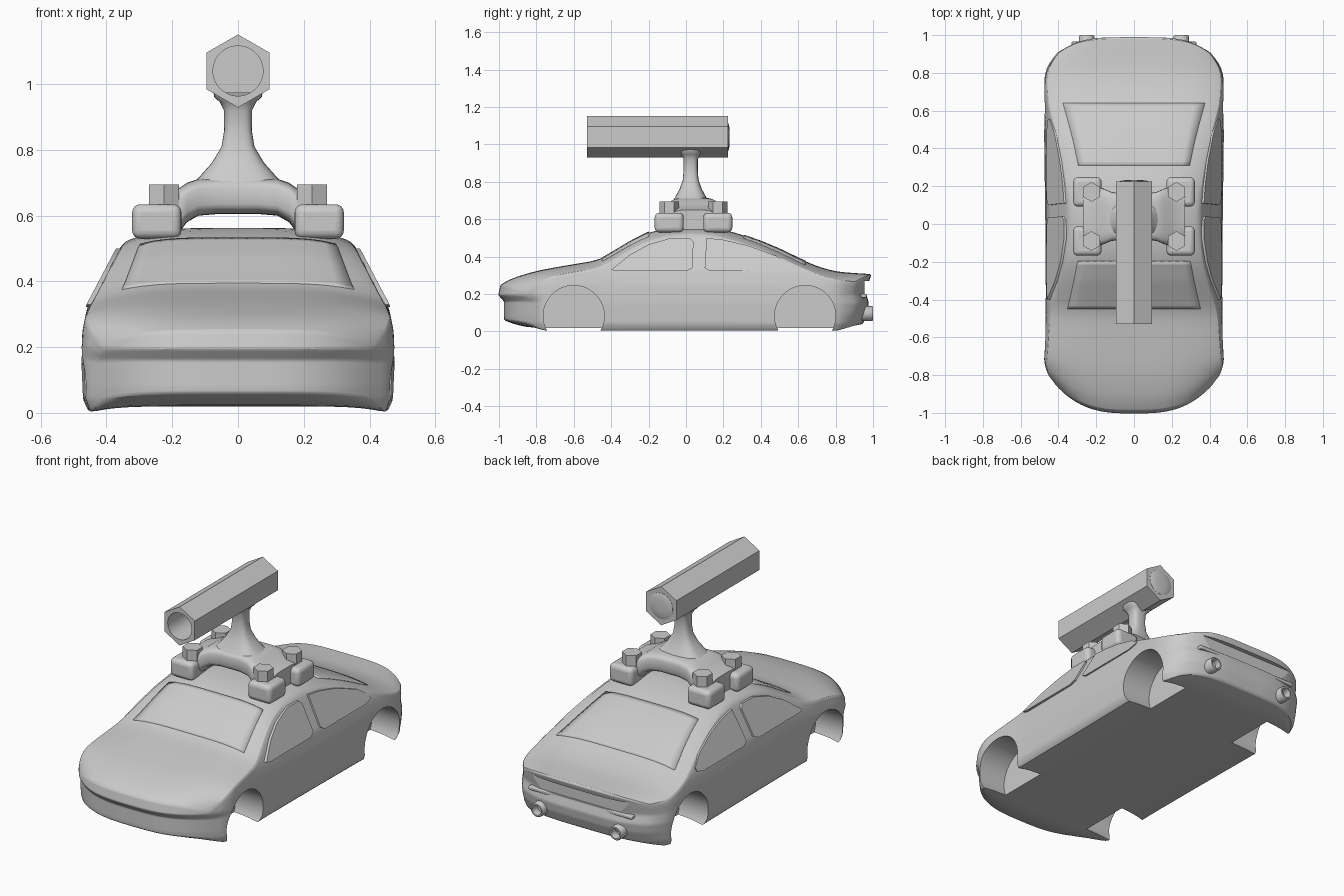
import bpy, bmesh
from math import sin, cos, pi, radians
from mathutils import Vector

if "Cube" in bpy.data.objects:
    bpy.data.objects.remove(bpy.data.objects["Cube"])


def interp(table, t):
    if t <= table[0][0]:
        return table[0][1]
    for (a, p), (b, q) in zip(table, table[1:]):
        if t <= b:
            return p + (q - p) * (t - a) / (b - a)
    return table[-1][1]


def finish(name, bm, smooth=None):
    bmesh.ops.recalc_face_normals(bm, faces=bm.faces)
    me = bpy.data.meshes.new(name)
    bm.to_mesh(me)
    bm.free()
    ob = bpy.data.objects.new(name, me)
    bpy.context.collection.objects.link(ob)
    if smooth:
        shade(ob, smooth)
    return ob


def shade(ob, angle):
    bpy.ops.object.select_all(action='DESELECT')
    ob.select_set(True)
    bpy.context.view_layer.objects.active = ob
    bpy.ops.object.shade_smooth_by_angle(angle=radians(angle))


def cylinder(name, loc, r, depth, rot=(0, 0, 0), n=48):
    bpy.ops.mesh.primitive_cylinder_add(vertices=n, radius=r, depth=depth, location=loc, rotation=rot)
    ob = bpy.context.object
    ob.name = name
    return ob


def box(name, loc, size, bevel=0):
    bpy.ops.mesh.primitive_cube_add(size=1, location=loc)
    ob = bpy.context.object
    ob.name = name
    ob.scale = size
    bpy.ops.object.transform_apply(location=False, rotation=False, scale=True)
    if bevel:
        m = ob.modifiers.new("bevel", 'BEVEL')
        m.width, m.segments = bevel, 4
        shade(ob, 40)
    return ob


def cut(ob, cutter):
    m = ob.modifiers.new("cut", 'BOOLEAN')
    m.operation, m.solver, m.object = 'DIFFERENCE', 'EXACT', cutter
    cutter.hide_render = True
    cutter.hide_set(True)


def loft(name, rings, smooth=40):
    bm = bmesh.new()
    rows = [[bm.verts.new(p) for p in r] for r in rings]
    n = len(rows[0])
    for a, b in zip(rows, rows[1:]):
        for i in range(n):
            bm.faces.new((a[i], a[(i + 1) % n], b[(i + 1) % n], b[i]))
    bm.faces.new(rows[0])
    bm.faces.new(rows[-1])
    return finish(name, bm, smooth)


def squircle(a, b, e=0.5, n=32):
    out = []
    for i in range(n):
        c, s = cos(2 * pi * i / n), sin(2 * pi * i / n)
        out.append((a * abs(c) ** e * (1 if c > 0 else -1), b * abs(s) ** e * (1 if s > 0 else -1)))
    return out


# Car body: profile tables along y and z
TOP = [(-1, .25), (-.95, .283), (-.8, .325), (-.6, .36), (-.47, .38), (-.4, .42), (-.3, .48),
       (-.2, .53), (-.1, .553), (0, .563), (.1, .563), (.2, .545), (.3, .517), (.4, .482), (.5, .44),
       (.6, .392), (.7, .348), (.8, .32), (.9, .312), (.985, .308)]
BOTTOM = [(-1, .04), (-.93, .015), (-.85, .002), (.85, .002), (.985, .02)]
PLAN = [(-1, .42), (-.9, .46), (-.75, .48), (-.6, .475), (-.4, .467), (0, .47), (.4, .475), (.75, .48), (.88, .458), (.985, .41)]
WIDTH = [(0, .95), (.04, .99), (.15, 1), (.25, .988), (.33, .955), (.5, .765), (.53, .72), (.56, .65)]
NOSE = [(.03, .035), (.08, .03), (.16, .03), (.195, 0), (.25, .012)]
TAIL = [(.02, -.05), (.1, -.02), (.15, -.012), (.2, -.025), (.27, -.01), (.3, 0)]


def body_point(u, v, y):
    zb = interp(BOTTOM, y) + .018 * (1 - abs(u) ** 6)
    zt = interp(TOP, y) - .042 * abs(u) ** 4
    z = zb + (zt - zb) * v
    x = u * interp(PLAN, y) * (1 - (1 - interp(WIDTH, z)) * (.4 + .6 * abs(u)))
    if abs(u) < 1 and 0 < v < 1:
        x = u * interp(PLAN, y) * interp(WIDTH, z)
    front = max(0, (-.7 - y) / .3)
    rear = max(0, (y - .785) / .2)
    yy = y + front * (.15 * abs(u) ** 3 + interp(NOSE, z)) + rear * (-.07 * abs(u) ** 4 + interp(TAIL, z))
    return Vector((x, yy, z))


bm = bmesh.new()
bmesh.ops.create_cube(bm, size=2)
bmesh.ops.subdivide_edges(bm, edges=bm.edges[:], cuts=43, use_grid_fill=True)
for p in bm.verts:
    p.co = body_point(p.co.x, (p.co.z + 1) / 2, -1.004 + (p.co.y + 1) / 2 * 1.994)
body = finish("car_body", bm)
m = body.modifiers.new("soften", 'SMOOTH')
m.factor, m.iterations = .5, 4

# Wheel wells and rear light recess
for s in (-1, 1):
    for y in (-.6, .637):
        cut(body, cylinder("wheel_well_cutter", (s * .49, y, .083), .163, .4, (0, pi / 2, 0), 64))
cut(body, box("rear_recess_cutter", (0, .995, .235), (.70, .08, .07)))
shade(body, 35)
box("rear_trim", (0, .945, .19), (.66, .04, .02), .006)


# Windscreen and rear window, following the roof surface
def glass(name, y0, y1, u0, u1):
    bm = bmesh.new()
    n = 14
    rows = []
    for j in range(n + 1):
        t = j / n
        rows.append([bm.verts.new(body_point((u0 + (u1 - u0) * t) * (2 * i / n - 1), 1,
                     y0 + (y1 - y0) * t) + Vector((0, 0, .004))) for i in range(n + 1)])
    for a, b in zip(rows, rows[1:]):
        for i in range(n):
            bm.faces.new((a[i], a[i + 1], b[i + 1], b[i]))
    ob = finish(name, bm, 40)
    m = ob.modifiers.new("thickness", 'SOLIDIFY')
    m.thickness, m.offset = .012, -1


glass("windscreen", -.45, -.2, .82, .82)
glass("rear_window", .31, .64, .78, .84)

# Side windows, flat panels standing slightly proud
SIDE = {"front_side_window": [(-.40, .33), (-.37, .322), (0, .322), (.035, .34), (.04, .48), (.02, .50),
                              (-.08, .50), (-.2, .465), (-.3, .41)],
        "rear_side_window": [(.10, .34), (.13, .322), (.5, .322), (.55, .335), (.555, .355), (.48, .405),
                             (.33, .46), (.2, .49), (.11, .50)]}
for name, outline in SIDE.items():
    for s in (-1, 1):
        loft(name, [[(s * (.472 * interp(WIDTH, z) + d), y, z) for y, z in outline] for d in (-.03, .01)], 30)

# Exhaust pipes
for s in (-1, 1):
    prof = [(.04, .92), (.04, .995), (.036, 1.0), (.028, 1.0), (.026, .995), (.026, .955)]
    loft("exhaust_pipe", [[(s * .25 + r * cos(2 * pi * i / 28), y, .095 + r * sin(2 * pi * i / 28))
                           for i in range(28)] for r, y in prof])

# Roof mount: arched saddle, four feet with hexagonal bolts
half = [(0, .12, .605, .715), (.06, .12, .605, .716), (.12, .13, .60, .712), (.155, .145, .58, .70),
        (.185, .155, .54, .68), (.23, .14, .535, .66), (.27, .115, .535, .65)]
stations = [(-x, *r) for x, *r in half[:0:-1]] + half
loft("mount_saddle", [[(x, .04 + a, (zb + zt) / 2 + b) for a, b in squircle(hy, (zt - zb) / 2)]
                      for x, hy, zb, zt in stations])
for s in (-1, 1):
    for y in (-.09, .17):
        box("mount_foot", (s * .247, y, .582), (.15, .155, .105), .025)
        cylinder("mount_bolt", (s * .225, y, .645), .052, .10, n=6)

# Flared column
col = [(.69, .15, .10), (.715, .12, .085), (.76, .08, .06), (.81, .05, .042), (.86, .042, .038),
       (.92, .043, .038), (.945, .055, .05), (.96, .072, .062), (.975, .075, .066)]
loft("mount_column", [[(a, .025 + b, z) for a, b in squircle(hx, hy, .65)] for z, hx, hy in col])

# Hexagonal barrel with a deep round bore and a rear cap
barrel = cylinder("barrel", (0, -.1525, 1.04), .111, .755, (pi / 2, 0, 0), 6)
cut(barrel, cylinder("bore_cutter", (0, -.22, 1.04), .076, .82, (pi / 2, 0, 0)))
shade(barrel, 30)
cap = [(.076, .215), (.074, .226), (.06, .231), (.03, .233)]
loft("barrel_rear_cap", [[(r * cos(2 * pi * i / 40), y, 1.04 + r * sin(2 * pi * i / 40))
                          for i in range(40)] for r, y in cap], 30)
